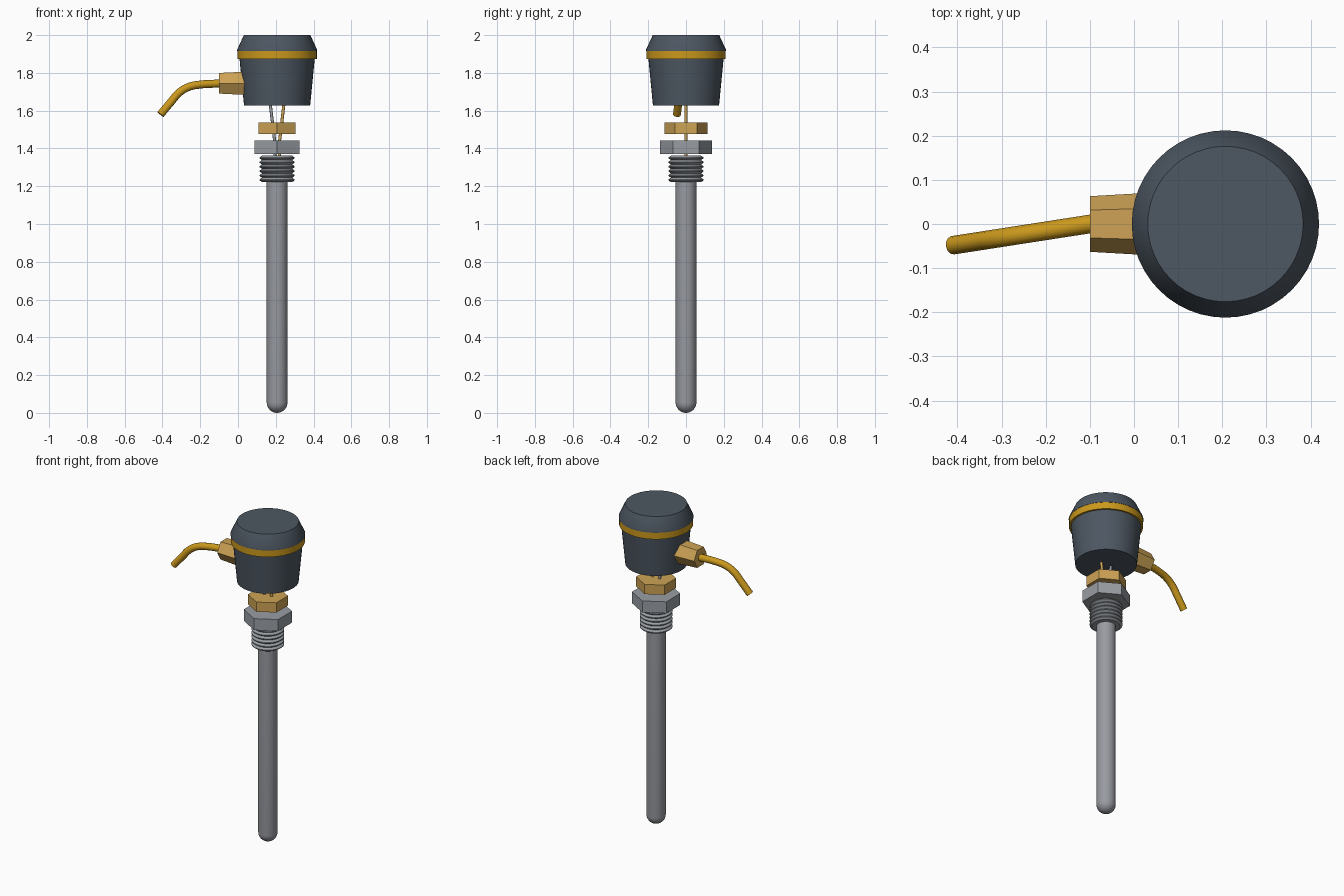
import bpy, bmesh, math
from mathutils import Matrix, Vector

if "Cube" in bpy.data.objects:
    bpy.data.objects.remove(bpy.data.objects["Cube"])

CX = 0.207  # x of the main vertical axis


def material(name, srgb):
    m = bpy.data.materials.new(name)
    lin = [((c / 255 + 0.055) / 1.055) ** 2.4 for c in srgb]
    m.diffuse_color = (*lin, 1)
    m.use_nodes = True
    m.node_tree.nodes["Principled BSDF"].inputs["Base Color"].default_value = m.diffuse_color
    return m


SLATE = material("slate housing", (77, 87, 98))
GOLD = material("gold yellow", (202, 152, 28))
BRASS = material("brass", (205, 163, 85))
STEEL = material("steel", (153, 158, 164))
TUBE = material("tube steel", (152, 155, 161))


def lathe(name, profile, mat, sides=48, matrix=None, smooth=True):
    """Closed solid of revolution from (radius, height) points; radius 0 makes a pole."""
    bm = bmesh.new()
    rings = []
    for r, z in profile:
        if r == 0:
            rings.append([bm.verts.new((0, 0, z))] * sides)
        else:
            angles = [math.pi / 2 + 2 * math.pi * i / sides for i in range(sides)]
            rings.append([bm.verts.new((r * math.cos(a), r * math.sin(a), z)) for a in angles])
    for low, high in zip(rings, rings[1:]):
        for i in range(sides):
            j = (i + 1) % sides
            corners = list(dict.fromkeys((low[i], low[j], high[j], high[i])))
            bm.faces.new(corners)
    for ring in (rings[0], rings[-1]):
        if ring[0] is not ring[1]:
            bm.faces.new(ring)
    bmesh.ops.recalc_face_normals(bm, faces=bm.faces)
    mesh = bpy.data.meshes.new(name)
    bm.to_mesh(mesh)
    bm.free()
    mesh.materials.append(mat)
    ob = bpy.data.objects.new(name, mesh)
    ob.matrix_world = matrix or Matrix.Translation((CX, 0, 0))
    bpy.context.collection.objects.link(ob)
    if smooth:
        bpy.ops.object.select_all(action='DESELECT')
        ob.select_set(True)
        bpy.context.view_layer.objects.active = ob
        bpy.ops.object.shade_smooth_by_angle(angle=math.radians(30))
    return ob


def wire(name, points, radius, mat, smooth_path=True):
    """Round capped wire along a path."""
    cu = bpy.data.curves.new(name, 'CURVE')
    cu.dimensions = '3D'
    cu.bevel_depth = radius
    cu.bevel_resolution = 4
    cu.use_fill_caps = True
    cu.resolution_u = 6
    if smooth_path:
        sp = cu.splines.new('BEZIER')
        sp.bezier_points.add(len(points) - 1)
        for bp, p in zip(sp.bezier_points, points):
            bp.co = p
            bp.handle_left_type = bp.handle_right_type = 'AUTO'
    else:
        sp = cu.splines.new('POLY')
        sp.points.add(len(points) - 1)
        for q, p in zip(sp.points, points):
            q.co = (*p, 1)
    cu.materials.append(mat)
    ob = bpy.data.objects.new(name, cu)
    bpy.context.collection.objects.link(ob)
    return ob


# Connection head: tapered body, coloured seal band and bevelled cap
lathe("head_body", [(0.175, 1.627), (0.199, 1.875)], SLATE)
lathe("seal_band", [(0.21, 1.873), (0.21, 1.915)], GOLD)
lathe("head_cap", [(0.212, 1.915), (0.212, 1.922), (0.176, 2.0)], SLATE)

# Hexagonal nuts, corners pointing front and back
lathe("brass_nut", [(0.114, 1.476), (0.114, 1.537)], BRASS, 6, smooth=False)
lathe("steel_nut", [(0.137, 1.37), (0.137, 1.442)], STEEL, 6, smooth=False)

# Threaded section: repeated ridges
base, ridges, pitch = 1.222, 6, 0.0233
thread = []
for i in range(ridges):
    z = base + i * pitch
    thread += [(0.08, z), (0.093, z + pitch * 0.4), (0.093, z + pitch * 0.6)]
thread.append((0.08, base + ridges * pitch))
lathe("thread", thread, STEEL)

# Long probe tube with a rounded closed tip
R = 0.055
tip = [(0, 0)] + [(R * math.sin(a), R - R * math.cos(a))
                  for a in (math.pi / 2 * k / 8 for k in range(1, 9))]
lathe("probe_tube", tip + [(R, 1.23)], TUBE, 32)

# Two inner wires running from the tube up into the head
for side, label, mat in ((-1, "steel_wire", STEEL), (1, "brass_wire", BRASS)):
    wire(label, [(CX + side * 0.012, 0, 1.3), (CX + side * 0.012, 0, 1.43),
                 (CX + side * 0.038, 0, 1.65)], 0.008, mat, False)

# Tapered hexagonal cable bushing on the side of the head
to_left = Matrix.Rotation(-math.pi / 2, 4, 'Y')
lathe("cable_bushing", [(0.071, -0.04), (0.063, 0.1)], BRASS, 6, to_left.copy(), False)
bpy.data.objects["cable_bushing"].location = Vector((0, 0, 1.745))

# Bent cable leaving the bushing
cable = [(-0.06, 1.745), (-0.12, 1.743), (-0.2, 1.738), (-0.26, 1.726),
         (-0.31, 1.697), (-0.355, 1.646), (-0.41, 1.58)]
wire("cable", [(x, 0.155 * (x + 0.1), z) for x, z in cable], 0.021, GOLD)
